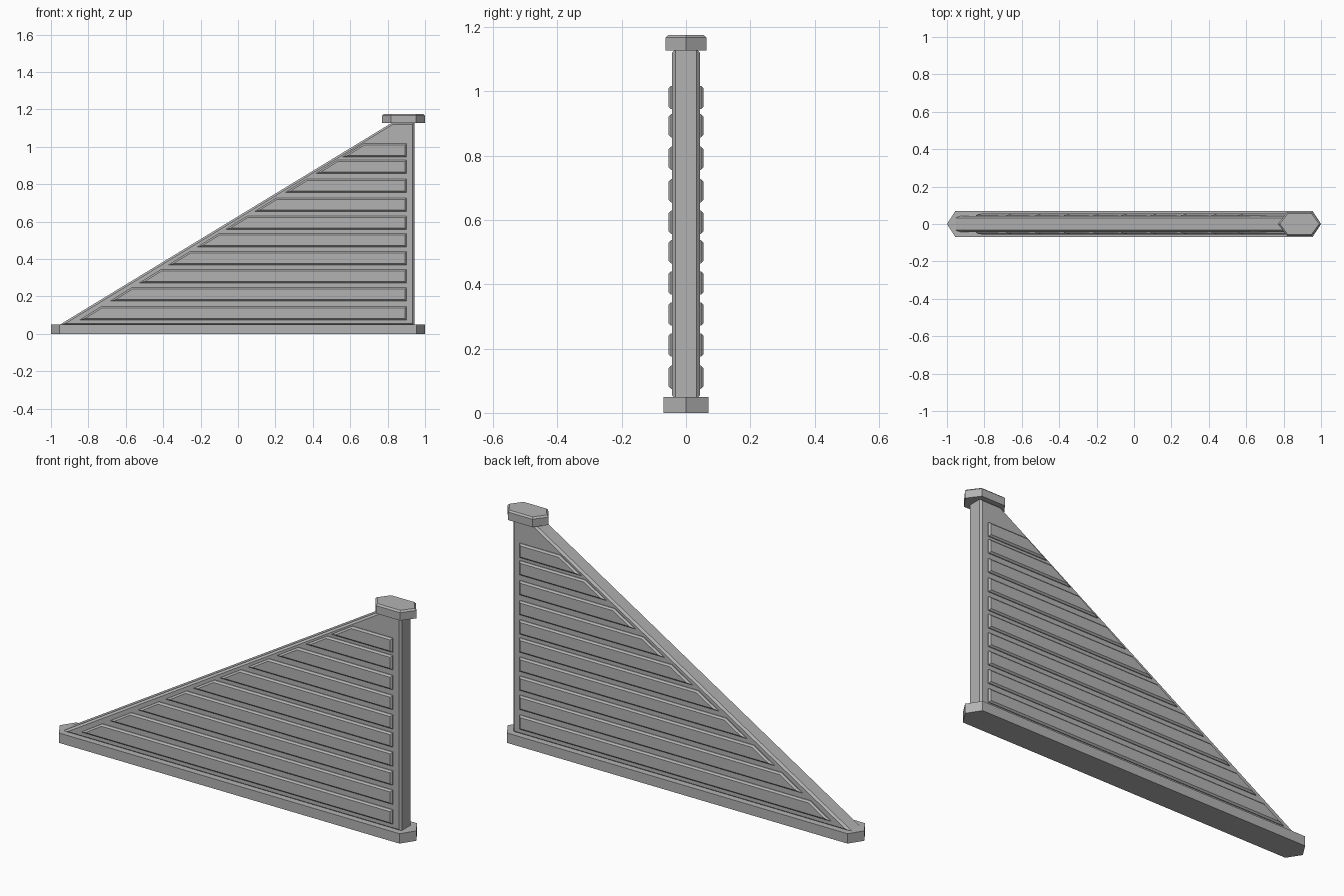
import bpy
import bmesh
from mathutils import Vector

cube = bpy.data.objects.get("Cube")
if cube:
    bpy.data.objects.remove(cube, do_unlink=True)

grey = bpy.data.materials.new("stone_grey")
grey.use_nodes = True
tone = (0.45, 0.45, 0.45, 1)
grey.diffuse_color = tone
grey.node_tree.nodes["Principled BSDF"].inputs["Base Color"].default_value = tone


def prism(name, outline, axis, low, high, bevel=0, both_ends=True):
    """Extrude an outline along y or z and chamfer the rims of its end faces."""
    def place(p, depth):
        return Vector((p[0], depth, p[1])) if axis == "y" else Vector((p[0], p[1], depth))

    bm = bmesh.new()
    face = bm.faces.new([bm.verts.new(place(p, low)) for p in outline])
    grown = bmesh.ops.extrude_face_region(bm, geom=[face], use_keep_orig=True)
    moved = [g for g in grown["geom"] if isinstance(g, bmesh.types.BMVert)]
    bmesh.ops.translate(bm, verts=moved, vec=place((0, 0), high - low))
    bmesh.ops.recalc_face_normals(bm, faces=bm.faces[:])
    if bevel:
        k = "xyz".index(axis)
        ends = (low, high) if both_ends else (high,)
        rims = [e for e in bm.edges
                if any(all(abs(v.co[k] - d) < 1e-4 for v in e.verts) for d in ends)]
        bmesh.ops.bevel(bm, geom=rims, offset=bevel, offset_type="OFFSET",
                        segments=1, profile=0.5, affect="EDGES")
    mesh = bpy.data.meshes.new(name)
    bm.to_mesh(mesh)
    bm.free()
    mesh.materials.append(grey)
    obj = bpy.data.objects.new(name, mesh)
    bpy.context.collection.objects.link(obj)
    return obj


def hexagon(left, right, half_width, point):
    """Long hexagon in plan, pointed at both x ends."""
    return [(left, 0), (left + point, -half_width), (right - point, -half_width),
            (right, 0), (right - point, half_width), (left + point, half_width)]


# Pointed base and post cap
prism("base", hexagon(-1, 1, 0.07, 0.045), "z", 0, 0.05)
prism("post_cap", hexagon(0.77, 1, 0.063, 0.047), "z", 1.127, 1.175, 0.008, False)

# Sloping wall panel
panel = [(-0.96, 0.045), (0.943, 0.045), (0.943, 1.13), (0.825, 1.13)]
prism("wall_panel", panel, "y", -0.043, 0.043, 0.01)

# Raised slats, standing proud of both faces
slat_bottoms = [0.075, 0.175, 0.272, 0.368, 0.465, 0.557, 0.655, 0.756, 0.857, 0.945]
height, run = 0.072, 1.611
for i, z in enumerate(slat_bottoms):
    tip = -0.845 + (z - slat_bottoms[0]) * run
    slat = [(tip, z), (0.9, z), (0.9, z + height), (tip + height * run, z + height)]
    prism(f"slat_{i + 1}", slat, "y", -0.055, 0.055, 0.008)
